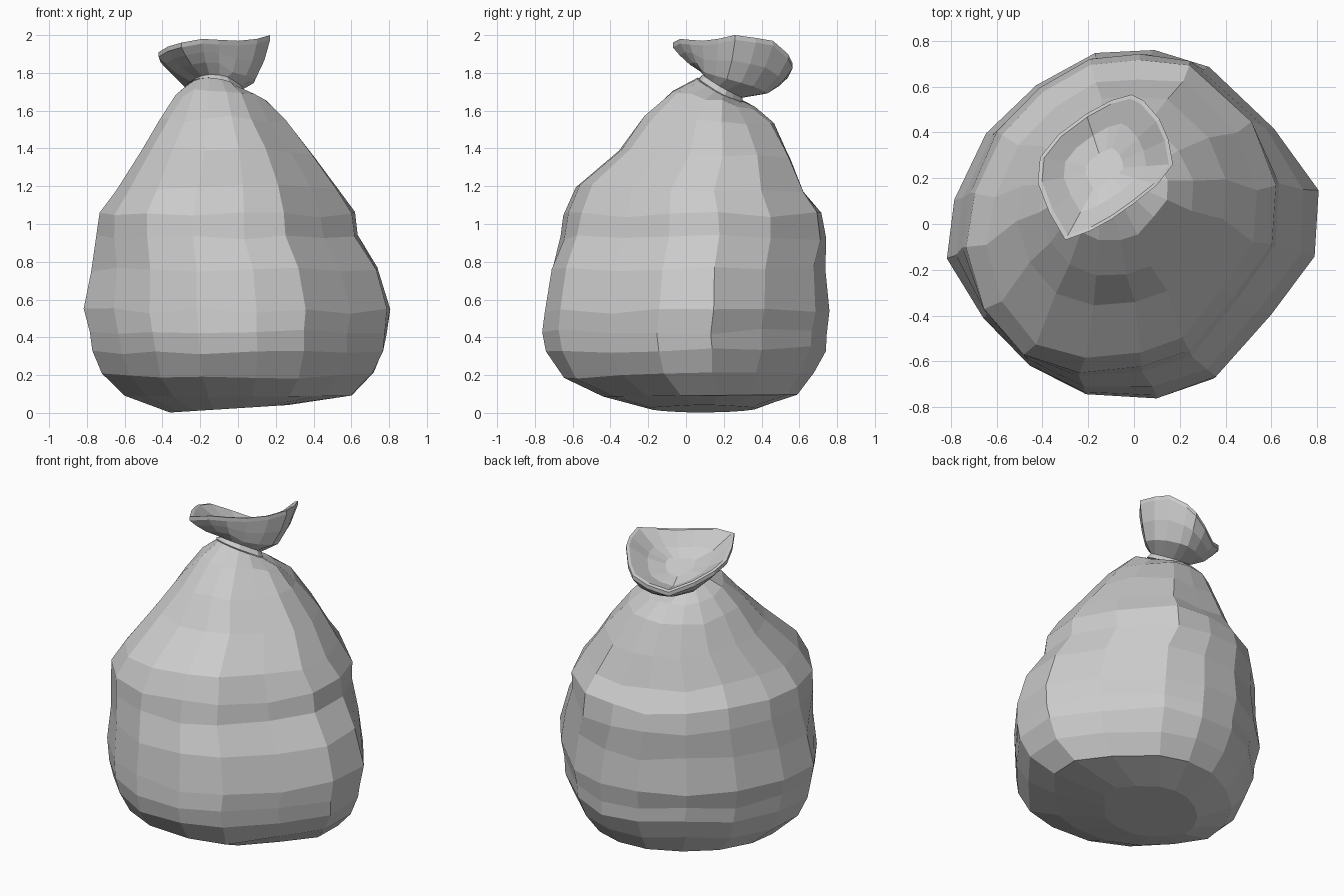
import bpy, bmesh, random
from mathutils import Vector

if "Cube" in bpy.data.objects:
    bpy.data.objects.remove(bpy.data.objects["Cube"])

random.seed(4)

# sixteen-sided outline of the sack seen from above, starting at the back
OUTLINE = [(.09, .76), (-.17, .74), (-.43, .60), (-.65, .39), (-.79, .10), (-.82, -.16),
           (-.66, -.42), (-.47, -.62), (-.22, -.75), (.10, -.76), (.36, -.68), (.60, -.41),
           (.80, -.15), (.81, .14), (.62, .41), (.33, .68)]

# rim of the tied-off mouth: dips low at the back left
RIM = [(-.01, .565, 1.85), (-.10, .54, 1.80), (-.21, .48, 1.76), (-.33, .39, 1.82),
       (-.41, .29, 1.88), (-.42, .18, 1.91), (-.37, .05, 1.94), (-.30, -.07, 1.96),
       (-.19, -.03, 1.98), (-.10, .02, 1.975), (0, .09, 1.97), (.10, .17, 1.98),
       (.17, .26, 2.0), (.15, .37, 1.985), (.11, .46, 1.97), (.04, .54, 1.90)]

# sack sections: z, x min, x max, y min, y max, tilt x, tilt y, diagonal swell
SECTIONS = [(.022, -.36, .27, -.18, .37, .02, .0, 0),
            (.092, -.60, .61, -.44, .59, 0, .005, 0),
            (.20, -.72, .73, -.65, .68, 0, .02, 0),
            (.33, -.77, .785, -.74, .745, 0, .01, 0),
            (.43, -.79, .795, -.76, .745, 0, 0, 0),
            (.54, -.815, .815, -.75, .765, 0, 0, 0),
            (.76, -.775, .75, -.71, .745, 0, 0, .1),
            (.93, -.74, .64, -.65, .745, 0, 0, .3),
            (1.05, -.72, .62, -.625, .715, 0, 0, .42),
            (1.18, -.63, .54, -.56, .635, 0, -.02, .48),
            (1.37, -.50, .40, -.34, .56, 0, -.03, .4),
            (1.54, -.41, .26, -.22, .47, 0, -.02, .25),
            (1.66, -.33, .15, -.07, .37, 0, -.05, .1),
            (1.71, -.26, .04, .06, .29, -.02, -.06, 0)]


def section(z, x0, x1, y0, y1, tx, ty, swell=0):
    pts = []
    for x, y in OUTLINE:
        u, v = x / .82, y / .76
        k = 1 + swell * max(0, u * v - .15)
        pts.append(Vector(((x0 + x1) / 2 + k * u * (x1 - x0) / 2,
                           (y0 + y1) / 2 + k * v * (y1 - y0) / 2, z + tx * u + ty * v)))
    return pts


def blend(a, b, across, up):
    """Ring between two rings: straight at the front and left, bellied elsewhere."""
    out = []
    for i, (p, q) in enumerate(zip(a, b)):
        r = p.lerp(q, across)
        rise = across - .3 * (across - up) if 4 <= i <= 9 else up
        r.z = p.z + (q.z - p.z) * rise
        out.append(r)
    return out


def loft(name, rings):
    bm = bmesh.new()
    vs = [[bm.verts.new(p) for p in r] for r in rings]
    n = len(vs[0])
    for a, b in zip(vs, vs[1:]):
        for i in range(n):
            j = (i + 1) % n
            bm.faces.new((a[i], a[j], b[j], b[i]))
    bm.faces.new(vs[0][::-1])
    bm.faces.new(vs[-1])
    bmesh.ops.recalc_face_normals(bm, faces=bm.faces)
    mesh = bpy.data.meshes.new(name)
    bm.to_mesh(mesh)
    bm.free()
    ob = bpy.data.objects.new(name, mesh)
    bpy.context.collection.objects.link(ob)
    return ob


# sack body, slightly crumpled between base and neck
rings = [section(*s) for s in SECTIONS]
for ring in rings[2:-1]:
    for p in ring:
        p.z += random.uniform(-.015, .015)
        p.x *= random.uniform(.99, 1.003)
        p.y *= random.uniform(.99, 1.003)

# gathered mouth: pinched neck, bellied outside, thin rim, shallow bowl inside
neck = section(1.71, -.27, .04, .07, .30, -.02, -.06)
pinch = section(1.73, -.25, .02, .09, .30, -.01, -.06)
rim = [Vector(p) for p in RIM]
lip = [p - Vector((0, 0, .025)) for p in rim]
centre = sum(rim, Vector()) / len(rim)
inner_rim = [p.lerp(centre, .06) for p in rim]
floor = [p.lerp(Vector((-.13, .24, 1.79)), .72) for p in rim]
bowl = [p.lerp(q, .5) - Vector((0, 0, .02)) for p, q in zip(inner_rim, floor)]
mouth = [neck, pinch, blend(pinch, lip, .5, .15), blend(pinch, lip, .8, .55), lip, rim,
         inner_rim, bowl, floor]

loft("sack_body", rings)
loft("gathered_mouth", mouth)
